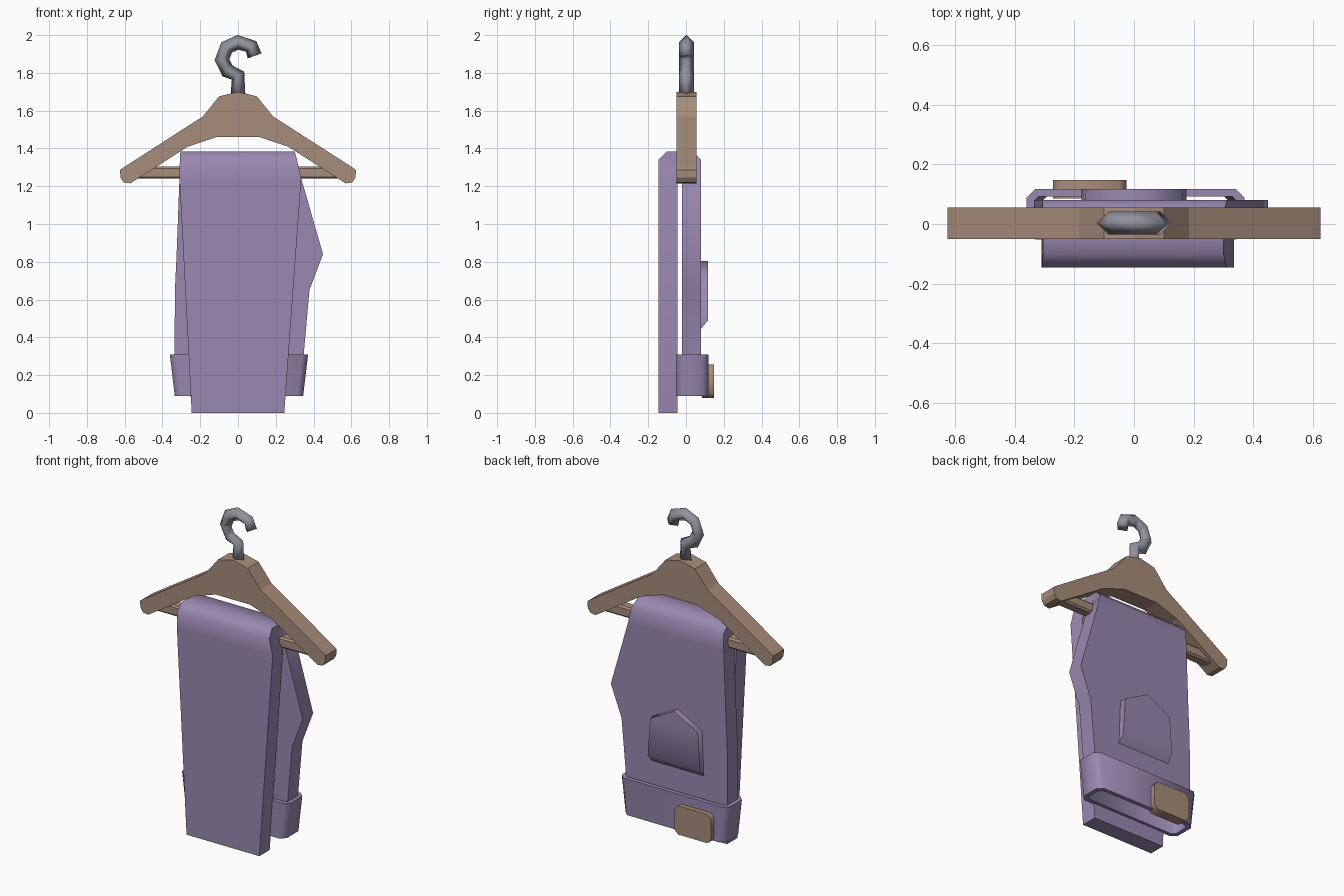
import bpy, bmesh, math
from mathutils import Vector

cube = bpy.data.objects.get("Cube")
if cube:
    bpy.data.objects.remove(cube, do_unlink=True)


def material(name, color):
    m = bpy.data.materials.new(name)
    m.use_nodes = True
    m.diffuse_color = (*color, 1)
    m.node_tree.nodes["Principled BSDF"].inputs["Base Color"].default_value = (*color, 1)
    return m


LILAC = material("lilac cloth", (0.32, 0.25, 0.44))
WOOD = material("tan wood", (0.39, 0.265, 0.195))
STEEL = material("grey metal", (0.29, 0.29, 0.34))


def loft(name, rings, mat, smooth=None, closed=False):
    """Bridge equal rings of points; cap the ends unless the loft is closed."""
    bm = bmesh.new()
    loops = [[bm.verts.new(p) for p in ring] for ring in rings]
    pairs = list(zip(loops, loops[1:]))
    if closed:
        pairs.append((loops[-1], loops[0]))
    else:
        bm.faces.new(loops[0])
        bm.faces.new(loops[-1])
    for a, b in pairs:
        for i in range(len(a)):
            j = (i + 1) % len(a)
            bm.faces.new((a[i], a[j], b[j], b[i]))
    bmesh.ops.recalc_face_normals(bm, faces=bm.faces)
    mesh = bpy.data.meshes.new(name)
    bm.to_mesh(mesh)
    bm.free()
    mesh.materials.append(mat)
    obj = bpy.data.objects.new(name, mesh)
    bpy.context.collection.objects.link(obj)
    if smooth:
        bpy.ops.object.select_all(action='DESELECT')
        obj.select_set(True)
        bpy.context.view_layer.objects.active = obj
        bpy.ops.object.shade_smooth_by_angle(angle=math.radians(smooth))
    return obj


def upright(outline, y):
    return [(x, y, z) for x, z in outline]


def chamfered(a0, a1, b0, b1, c):
    """Rectangle with cut corners."""
    return [(a0 + c, b0), (a1 - c, b0), (a1, b0 + c), (a1, b1 - c),
            (a1 - c, b1), (a0 + c, b1), (a0, b1 - c), (a0, b0 + c)]


# Hanger body: half outline mirrored across x
half = [(0.10, 1.676), (0.185, 1.57), (0.605, 1.30), (0.625, 1.285), (0.622, 1.245),
        (0.605, 1.22), (0.57, 1.215), (0.265, 1.41), (0.115, 1.46)]
outline = [(0, 1.70)] + half + [(-x, z) for x, z in reversed(half)]
loft("hanger_body", [upright(outline, -0.05), upright(outline, 0.056)], WOOD)

# Cross bar under the shoulders
bar = chamfered(-0.03, 0.035, 1.24, 1.305, 0.01)
loft("hanger_bar", [[(x, y, z) for y, z in bar] for x in (-0.54, 0.54)], WOOD)

# Hook: four-sided tube swept along a bent path
path = [Vector((x, 0.003, z)) for x, z in
        [(0, 1.68), (0, 1.785), (-0.055, 1.81), (-0.085, 1.87), (-0.06, 1.935),
         (0, 1.962), (0.07, 1.94), (0.088, 1.89)]]
rings = []
side = Vector((0, 0.039, 0))
for i, p in enumerate(path):
    d_in = (p - path[max(i - 1, 0)]).normalized()
    d_out = (path[min(i + 1, len(path) - 1)] - p).normalized()
    t = (d_in + d_out).normalized()
    n = Vector((t.z, 0, -t.x)) * 0.039
    rings.append([p + n, p + side, p - n, p - side])
loft("hook", rings, STEEL, smooth=95)

# Trousers: thick strip folded over the bar
# each station: outer y, outer z, inner y, inner z, right x, left x
stations = [
    (-0.145, 0, -0.045, 0, -0.245, 0.245),
    (-0.145, 1.24, -0.045, 1.24, -0.31, 0.335),
    (-0.145, 1.34, -0.045, 1.28, -0.308, 0.312),
    (-0.10, 1.385, -0.04, 1.305, -0.305, 0.30),
    (0.035, 1.385, -0.025, 1.305, -0.305, 0.30),
    (0.08, 1.34, -0.02, 1.28, -0.308, 0.312),
    (0.08, 1.24, -0.02, 1.24, -0.31, 0.335),
    (0.08, 0.84, -0.02, 0.84, -0.325, 0.45),
    (0.08, 0.65, -0.02, 0.65, -0.334, 0.378),
    (0.08, 0.31, -0.02, 0.31, -0.336, 0.348),
    (0.08, 0.2, -0.02, 0.2, -0.325, 0.335),
]
loft("trousers", [[(r, oy, oz), (l, oy, oz), (l, iy, iz), (r, iy, iz)]
                  for oy, oz, iy, iz, r, l in stations], LILAC, smooth=50)


# Waistband: hollow tapered ring
def band_ring(grow, inset, z):
    pts = chamfered(-0.335 - grow + inset, 0.345 + grow - inset,
                    -0.052 + inset, 0.118 - inset, 0.03 - inset * 0.5)
    return [(x, y, z) for x, y in pts]


loft("waistband", [band_ring(0, 0, 0.09), band_ring(0.026, 0, 0.31),
                   band_ring(0.026, 0.025, 0.31), band_ring(0, 0.025, 0.09)],
     LILAC, smooth=50, closed=True)

# Back pocket: five-sided plate with a sloping lower edge
def pocket(w, bottom):
    return [(-0.176, bottom), (0.176, bottom), (w, 0.72), (0, 0.805), (-w, 0.72)]


loft("back_pocket", [upright(pocket(0.165, 0.44), 0.075),
                     upright(pocket(0.16, 0.49), 0.117)], LILAC, smooth=60)

# Patch on the waistband
patch = chamfered(-0.272, -0.025, 0.08, 0.255, 0.025)
loft("waist_patch", [upright(patch, 0.085), upright(patch, 0.147)], WOOD, smooth=50)
